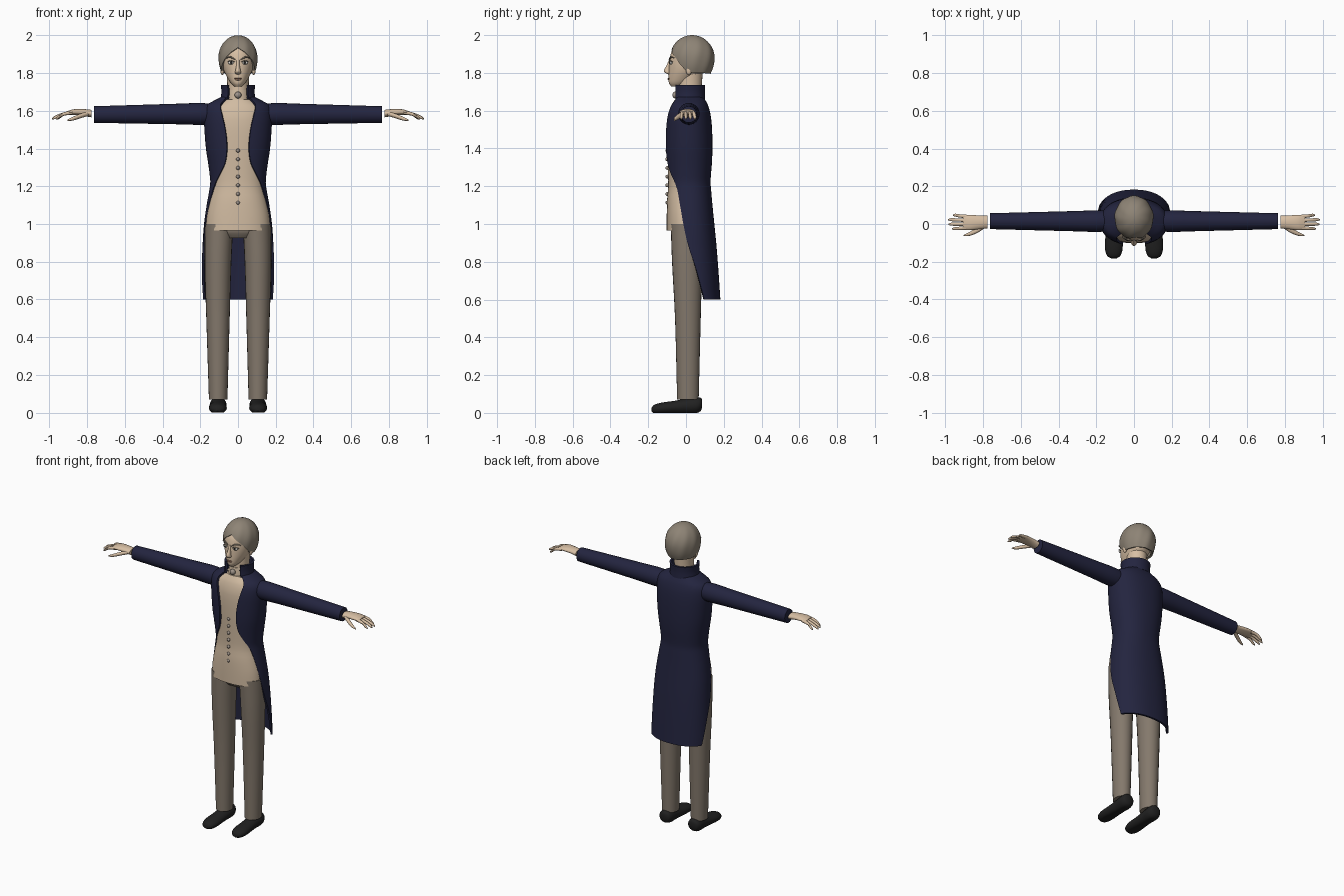
import bpy, bmesh
from math import sin, cos, pi, radians, acos, copysign
from mathutils import Vector

if "Cube" in bpy.data.objects:
    bpy.data.objects.remove(bpy.data.objects["Cube"])


def material(name, r, g, b):
    m = bpy.data.materials.new(name)
    m.use_nodes = True
    m.diffuse_color = (r, g, b, 1)
    bsdf = m.node_tree.nodes["Principled BSDF"]
    bsdf.inputs["Base Color"].default_value = (r, g, b, 1)
    bsdf.inputs["Roughness"].default_value = .8
    return m


SKIN = material("skin", .68, .52, .37)
CREAM = material("waistcoat cream", .64, .5, .36)
NAVY = material("coat navy", .017, .018, .05)
TROUSER = material("trouser taupe", .23, .19, .15)
HAIR = material("hair ash", .27, .23, .18)
BLACK = material("shoe black", .015, .015, .015)
METAL = material("button pewter", .34, .29, .25)
WHITE = material("eye white", .7, .68, .64)
LIP = material("lip brown", .3, .15, .1)


def finish(bm, name, mat, thick=0, angle=40):
    """Turn a bmesh into a shaded object, optionally giving a shell thickness."""
    bmesh.ops.recalc_face_normals(bm, faces=bm.faces)
    me = bpy.data.meshes.new(name)
    bm.to_mesh(me)
    bm.free()
    me.materials.append(mat)
    ob = bpy.data.objects.new(name, me)
    bpy.context.collection.objects.link(ob)
    bpy.ops.object.select_all(action='DESELECT')
    ob.select_set(True)
    bpy.context.view_layer.objects.active = ob
    if thick:
        mod = ob.modifiers.new("thickness", 'SOLIDIFY')
        mod.thickness = thick
        mod.offset = -1
        bpy.ops.object.modifier_apply(modifier=mod.name)
    bpy.ops.object.shade_smooth_by_angle(angle=radians(angle))
    return ob


def refine(secs, steps):
    """Smoothly interpolate sections with a Hermite spline along their position."""
    secs = [Vector(s) for s in secs]
    last = len(secs) - 1
    slopes = []
    for i in range(last + 1):
        a, b = secs[max(i - 1, 0)], secs[min(i + 1, last)]
        slopes.append((b - a) / (b[0] - a[0]))
    out = []
    for i in range(last):
        a, b = secs[i], secs[i + 1]
        d = b[0] - a[0]
        for k in range(steps):
            t = k / steps
            h = t * t * (3 - 2 * t)
            out.append(a * (1 - h) + b * h + slopes[i] * (d * t * (1 - t) ** 2)
                       - slopes[i + 1] * (d * t * t * (1 - t)))
    return out + [secs[last]]


def loft(name, mat, axis, secs, side=1, n=24, steps=3, power=1, thick=0, floor=None):
    """Skin elliptical sections: position, two centres, two radii, optional front gap."""
    bm = bmesh.new()
    rings = []
    is_open = len(secs[0]) > 5
    for s in refine(secs, steps):
        gap = radians(s[5]) if is_open else 0
        ring = []
        for k in range(n):
            t = gap + (2 * pi - 2 * gap) * k / (n - 1 if is_open else n)
            u = s[1] + s[3] * copysign(abs(sin(t)) ** power, sin(t))
            v = s[2] - s[4] * copysign(abs(cos(t)) ** power, cos(t))
            x, y, z = {'x': (s[0], u, v), 'y': (u, s[0], v), 'z': (u, v, s[0])}[axis]
            if floor is not None:
                z = max(z, floor)
            ring.append(bm.verts.new((x * side, y, z)))
        rings.append(ring)
    for a, b in zip(rings, rings[1:]):
        for k in range(n - 1 if is_open else n):
            j = (k + 1) % n
            bm.faces.new((a[k], a[j], b[j], b[k]))
    if not is_open:
        bm.faces.new(rings[0])
        bm.faces.new(rings[-1])
    return finish(bm, name, mat, thick)


def body(rows):
    """Rows of height, half width, front, back (and gap) as loft sections."""
    return [(r[0], 0, (r[2] + r[3]) / 2, r[1], (r[3] - r[2]) / 2, *r[4:]) for r in rows]


def ball(name, mat, loc, size):
    bm = bmesh.new()
    bmesh.ops.create_uvsphere(bm, u_segments=16, v_segments=10, radius=1)
    bmesh.ops.scale(bm, vec=size, verts=bm.verts)
    bmesh.ops.translate(bm, vec=loc, verts=bm.verts)
    return finish(bm, name, mat)


# Coat with cutaway front and long tails
loft("tailcoat", NAVY, 'z', body([
    (.6, .196, -.1, .182, 111), (.75, .193, -.1, .172, 97), (.9, .187, -.1, .16, 82),
    (1, .18, -.1, .15, 74), (1.1, .166, -.1, .14, 67), (1.18, .152, -.1, .133, 60),
    (1.22, .147, -.1, .13, 52), (1.26, .15, -.102, .132, 39), (1.32, .158, -.107, .137, 24),
    (1.4, .17, -.112, .14, 18), (1.5, .178, -.112, .138, 20), (1.58, .18, -.106, .13, 26),
    (1.63, .166, -.09, .116, 32), (1.66, .115, -.07, .1, 36), (1.68, .075, -.06, .088, 40)]),
    n=49, power=.9, thick=.012)
loft("coat_collar", NAVY, 'z', body([
    (1.66, .08, -.062, .09, 38), (1.7, .076, -.06, .088, 36), (1.737, .079, -.062, .09, 38)]),
    n=33, thick=.012)

# Waistcoat, neckcloth, buttons and brooch
loft("waistcoat", CREAM, 'z', body([
    (.965, .172, -.102, .1), (1.05, .166, -.102, .1), (1.13, .151, -.1, .1),
    (1.2, .138, -.094, .1), (1.3, .14, -.096, .1), (1.42, .152, -.1, .1),
    (1.55, .157, -.099, .1), (1.62, .142, -.082, .09), (1.66, .08, -.058, .075)]),
    n=40, power=.9)
loft("neckcloth", CREAM, 'z', body([
    (1.63, .066, -.056, .076), (1.68, .062, -.052, .074), (1.71, .06, -.048, .074)]))
for i in range(7):
    ball("waistcoat_button", METAL, (0, -.099, 1.113 + .046 * i), (.01, .01, .01))
ball("brooch", METAL, (0, -.056, 1.683), (.018, .016, .018))

# Trousers and shoes
loft("trouser_seat", TROUSER, 'z', body([
    (.925, .1, -.05, .07), (.96, .15, -.07, .09), (1.05, .14, -.07, .09)]))
for side, label in ((1, "left"), (-1, "right")):
    loft(label + "_trouser_leg", TROUSER, 'z', [
        (.07, .105, .01, .049, .057), (.5, .106, .01, .062, .068),
        (.8, .106, .006, .071, .08), (1, .1, .004, .075, .085)], side)
    loft(label + "_shoe", BLACK, 'y', [
        (-.182, .107, .018, .015, .01), (-.17, .107, .02, .034, .022),
        (-.13, .107, .024, .047, .03), (-.06, .106, .03, .045, .034),
        (0, .105, .036, .043, .04), (.05, .105, .04, .045, .043),
        (.078, .105, .045, .035, .035), (.086, .105, .05, .018, .02)], side, floor=0)

    # Sleeve and hand
    loft(label + "_sleeve", NAVY, 'x', [
        (.1, .015, 1.58, .05, .05), (.19, .015, 1.583, .057, .058),
        (.3, .015, 1.583, .054, .055), (.762, .015, 1.58, .042, .044)], side)
    loft(label + "_palm", SKIN, 'x', [
        (.777, .01, 1.585, .034, .02), (.82, .009, 1.591, .036, .018),
        (.87, .008, 1.593, .041, .015), (.905, .008, 1.588, .038, .01)], side)
    for i, tip in enumerate((.965, .983, .985, .96)):
        y = -.021 + .02 * i
        spread = (i - 1) * .004
        loft(label + "_finger", SKIN, 'x', [
            (.88, y, 1.59, .01, .01), (.925, y + spread / 2, 1.582, .009, .009),
            (tip - .012, y + spread, 1.564, .008, .008),
            (tip, y + spread, 1.557, .003, .004)], side, n=10)
    loft(label + "_thumb", SKIN, 'x', [
        (.79, -.01, 1.585, .012, .012), (.83, -.033, 1.574, .014, .012),
        (.875, -.054, 1.558, .01, .01), (.903, -.061, 1.55, .003, .004)], side, n=12)

    # Eyes and brows
    ball(label + "_eye", WHITE, (.036 * side, -.079, 1.854), (.017, .008, .009))
    ball(label + "_iris", BLACK, (.036 * side, -.086, 1.854), (.007, .003, .007))
    loft(label + "_eyelid", HAIR, 'x', [
        (.017, -.084, 1.859, .004, .002), (.036, -.085, 1.865, .004, .003),
        (.056, -.074, 1.859, .004, .002)], side, n=8)
    loft(label + "_brow", HAIR, 'x', [
        (.014, -.087, 1.871, .005, .003), (.04, -.08, 1.884, .005, .005),
        (.064, -.065, 1.879, .004, .002)], side, n=8)
    ball(label + "_ear", SKIN, (.083 * side, .015, 1.815), (.01, .016, .026))

# Head, neck, nose and mouth
loft("neck", SKIN, 'z', body([
    (1.68, .057, -.045, .08), (1.74, .057, -.043, .084), (1.82, .062, -.04, .09)]))
loft("head", SKIN, 'z', body([
    (1.728, .018, -.078, -.03), (1.745, .037, -.09, .02), (1.775, .056, -.092, .06),
    (1.81, .074, -.091, .105), (1.85, .084, -.089, .125), (1.9, .086, -.081, .125),
    (1.93, .08, -.067, .115), (1.965, .055, -.035, .09)]), n=36)
loft("nose", SKIN, 'z', body([
    (1.792, .008, -.094, -.08), (1.8, .016, -.11, -.08), (1.812, .014, -.117, -.08),
    (1.84, .009, -.103, -.075), (1.872, .008, -.089, -.07)]), n=16)
ball("upper_lip", LIP, (0, -.09, 1.771), (.02, .007, .003))
ball("lower_lip", LIP, (0, -.09, 1.764), (.015, .007, .003))


# Hair: swept cap trimmed along a hairline that drops from the parting to the nape
def hairline(az):
    keys = ((0, 1.935), (22, 1.91), (45, 1.872), (75, 1.802), (181, 1.795))
    for (a, za), (b, zb) in zip(keys, keys[1:]):
        if a <= az <= b:
            return za + (zb - za) * (az - a) / (b - a)


bm = bmesh.new()
crown = bm.verts.new((0, .033, 2))
n, rows, previous = 72, 14, None
for r in range(1, rows + 1):
    ring = []
    for k in range(n):
        az = 360 * k / n
        low = hairline(min(az, 360 - az)) - 1.88
        th = acos(low / (.12 if low > 0 else .15)) * r / rows
        a = radians(az)
        swell = 1 + .014 * sin(th) * sin(9 * a + 3 * th)
        up = cos(th) * (.12 if cos(th) > 0 else .15)
        ring.append(bm.verts.new((.103 * swell * sin(th) * sin(a),
                                  .033 - .117 * swell * sin(th) * cos(a), 1.88 + up)))
    for k in range(n):
        j = (k + 1) % n
        if previous:
            bm.faces.new((previous[k], previous[j], ring[j], ring[k]))
        else:
            bm.faces.new((crown, ring[j], ring[k]))
    previous = ring
finish(bm, "hair", HAIR, thick=.014)
